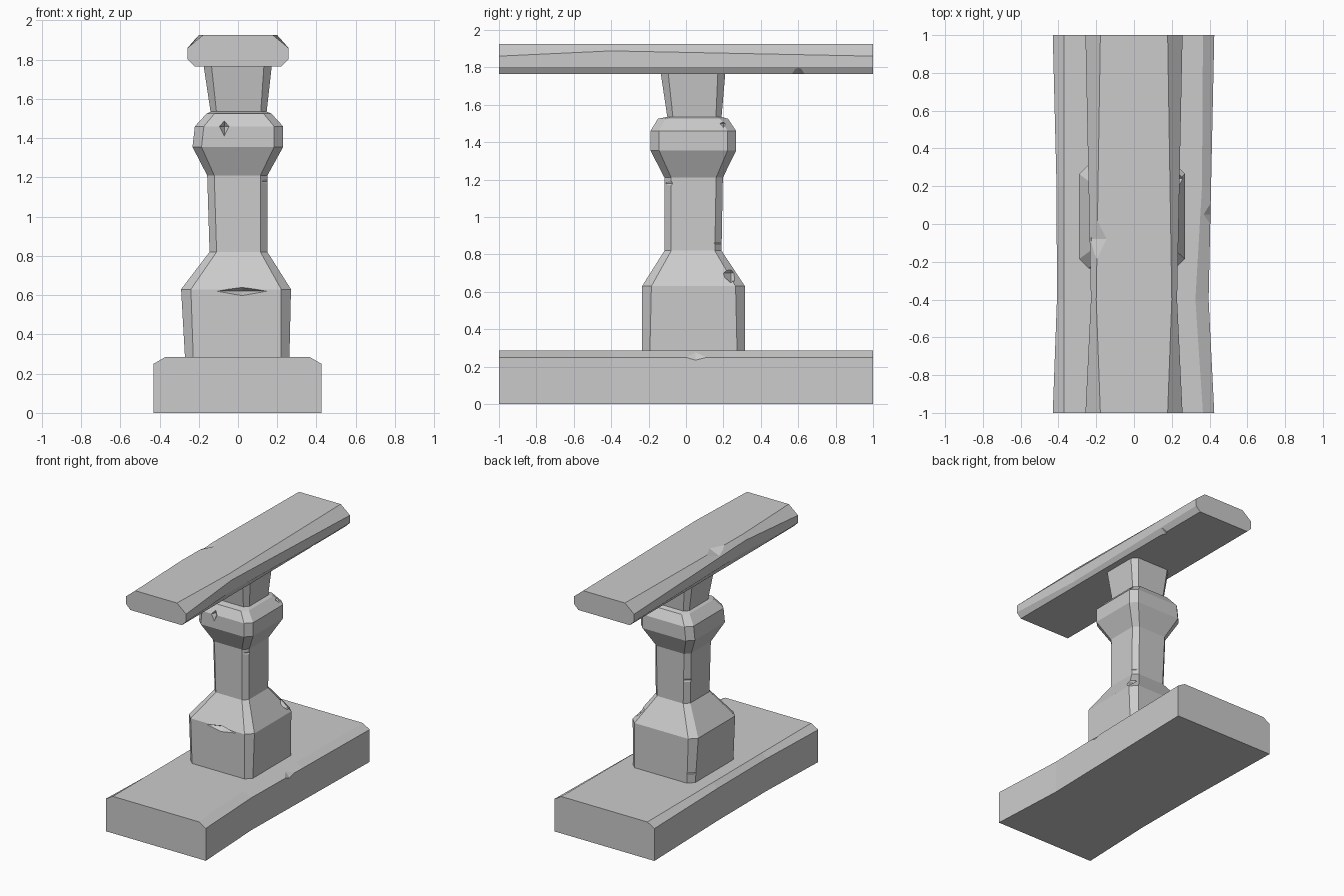
import bpy, bmesh
from mathutils import Vector

if "Cube" in bpy.data.objects:
    bpy.data.objects.remove(bpy.data.objects["Cube"])


def loft(name, rings):
    """Skin a stack of equal-length rings and cap both ends."""
    bm = bmesh.new()
    vs = [[bm.verts.new(p) for p in r] for r in rings]
    n = len(vs[0])
    for a, b in zip(vs, vs[1:]):
        for i in range(n):
            j = (i + 1) % n
            bm.faces.new((a[i], a[j], b[j], b[i]))
    bm.faces.new(vs[0])
    bm.faces.new(vs[-1])
    bmesh.ops.recalc_face_normals(bm, faces=bm.faces)
    me = bpy.data.meshes.new(name)
    bm.to_mesh(me)
    bm.free()
    ob = bpy.data.objects.new(name, me)
    bpy.context.collection.objects.link(ob)
    return ob


def chip(ob, chips):
    """Knock stone chips out of an object with small stretched octahedra."""
    for loc, size in chips:
        bm = bmesh.new()
        pts = []
        for k in range(3):
            for s in (-1, 1):
                v = Vector(loc)
                v[k] += s * size[k]
                pts.append(bm.verts.new(v))
        bmesh.ops.convex_hull(bm, input=pts)
        bmesh.ops.recalc_face_normals(bm, faces=bm.faces)
        me = bpy.data.meshes.new("chip_cutter")
        bm.to_mesh(me)
        bm.free()
        cutter = bpy.data.objects.new("chip_cutter", me)
        cutter.hide_render = True
        bpy.context.collection.objects.link(cutter)
        mod = ob.modifiers.new("chip", 'BOOLEAN')
        mod.operation = 'DIFFERENCE'
        mod.solver = 'EXACT'
        mod.object = cutter
        bpy.context.view_layer.update()
        dg = bpy.context.evaluated_depsgraph_get()
        result = bpy.data.meshes.new_from_object(ob.evaluated_get(dg))
        ob.modifiers.clear()
        ob.data = result
        bpy.data.objects.remove(cutter)


def octagon(z, x0, x1, y0, y1, c):
    """Rectangle with cut corners at height z."""
    return [(x0 + c, y0, z), (x1 - c, y0, z), (x1, y0 + c, z), (x1, y1 - c, z),
            (x1 - c, y1, z), (x0 + c, y1, z), (x0, y1 - c, z), (x0, y0 + c, z)]


# Base slab: chamfered top edges, slightly worn waist
def base_ring(y, l, r, li, ri):
    return [(l, y, 0), (r, y, 0), (r, y, 0.25), (ri, y, 0.285), (li, y, 0.285), (l, y, 0.25)]


base = loft("base_slab", [
    base_ring(-1, -0.43, 0.425, -0.37, 0.365),
    base_ring(-0.4, -0.408, 0.395, -0.37, 0.325),
    base_ring(0.2, -0.41, 0.408, -0.37, 0.36),
    base_ring(1, -0.43, 0.425, -0.37, 0.365)])
chip(base, [((0.43, 0.05, 0.275), (0.06, 0.25, 0.07))])


# Hand rail: eight-sided section running front to back
def rail_ring(y, w, t, zc):
    return [(-0.22, y, 1.765), (0.22, y, 1.765), (w, y, 1.802), (w, y, zc),
            (t, y, 1.925), (-t, y, 1.925), (-w, y, zc), (-w, y, 1.802)]


rail = loft("hand_rail", [rail_ring(-1, 0.257, 0.178, 1.86),
                          rail_ring(-0.4, 0.228, 0.2, 1.888),
                          rail_ring(1, 0.257, 0.178, 1.86)])
chip(rail, [((-0.225, -0.08, 1.925), (0.08, 0.16, 0.035)),
            ((0.25, 0.6, 1.765), (0.045, 0.1, 0.035))])

# Baluster: cut-corner square column with plinth, shaft, collar and neck
sections = [
    (0.28, -0.27, 0.262, -0.235, 0.315, 0.042),
    (0.63, -0.29, 0.27, -0.235, 0.315, 0.05),
    (0.82, -0.145, 0.15, -0.115, 0.19, 0.036),
    (1.21, -0.157, 0.15, -0.115, 0.197, 0.036),
    (1.355, -0.232, 0.23, -0.19, 0.268, 0.046),
    (1.46, -0.22, 0.23, -0.19, 0.268, 0.046),
    (1.525, -0.16, 0.17, -0.15, 0.225, 0.04),
    (1.535, -0.14, 0.146, -0.10, 0.19, 0.03),
    (1.768, -0.175, 0.172, -0.135, 0.21, 0.04)]
baluster = loft("baluster", [octagon(*s) for s in sections])
chip(baluster, [((0.02, -0.24, 0.62), (0.14, 0.05, 0.025)),
                ((-0.07, -0.20, 1.46), (0.03, 0.05, 0.06)),
                ((0.24, 0.24, 0.70), (0.07, 0.05, 0.07)),
                ((0.155, -0.105, 1.18), (0.035, 0.04, 0.06)),
                ((0.22, 0.20, 1.50), (0.05, 0.04, 0.025)),
                ((-0.15, 0.19, 1.0), (0.04, 0.04, 0.07)),
                ((-0.28, 0.31, 0.36), (0.05, 0.05, 0.05)),
                ((0.15, 0.19, 0.86), (0.04, 0.04, 0.04))])
